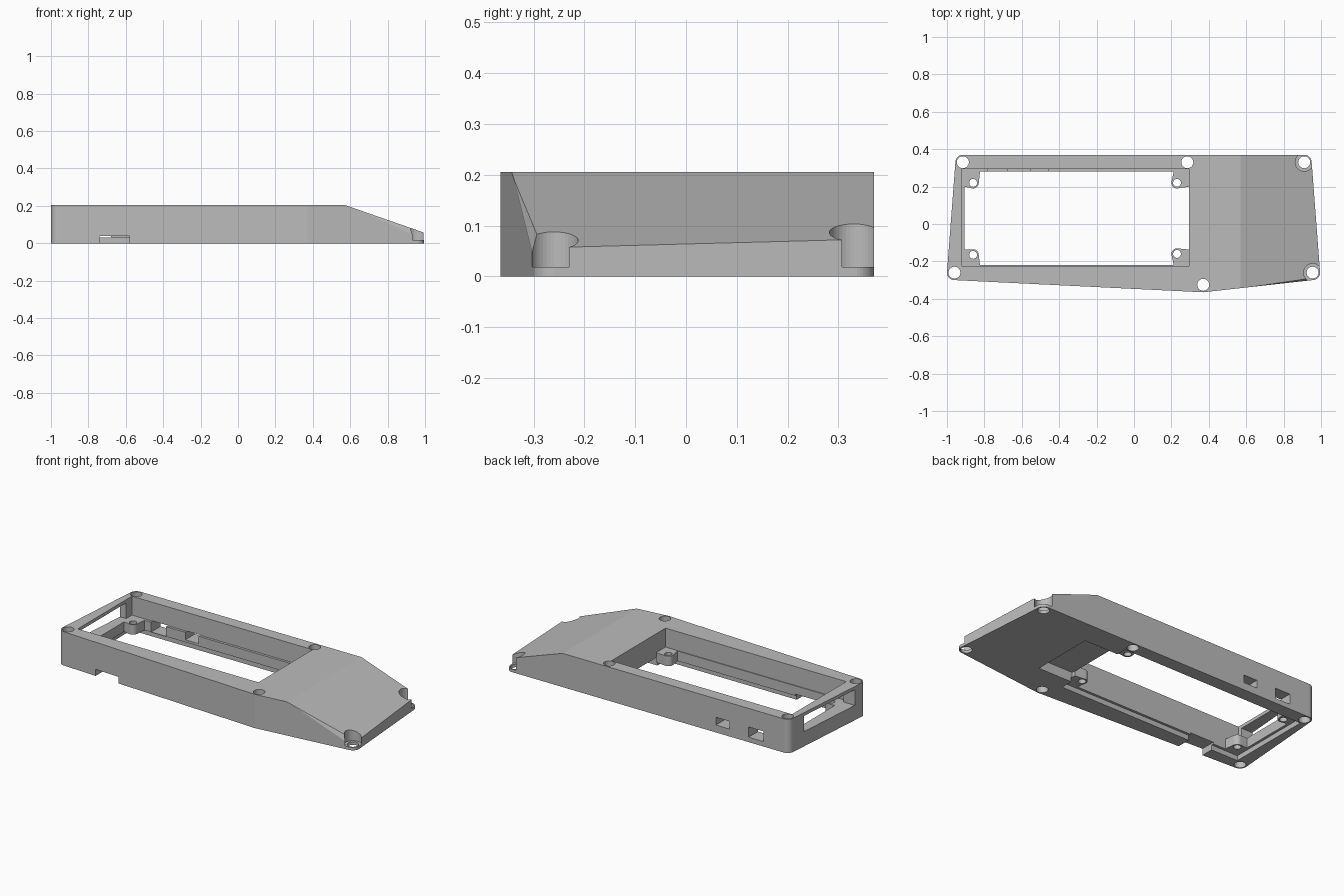
import bpy, bmesh, math
from mathutils import Vector

old = bpy.data.objects.get("Cube")
if old:
    bpy.data.objects.remove(old, do_unlink=True)

grey = bpy.data.materials.new("plain grey")
grey.use_nodes = True
grey.diffuse_color = (0.5, 0.5, 0.5, 1)
grey.node_tree.nodes["Principled BSDF"].inputs["Base Color"].default_value = (0.5, 0.5, 0.5, 1)

HEIGHT = 0.205
screws = [(-0.915, 0.33), (0.285, 0.33), (0.91, 0.33),
          (-0.96, -0.26), (0.37, -0.325), (0.955, -0.26)]


def finish(name, bm):
    bmesh.ops.recalc_face_normals(bm, faces=bm.faces[:])
    mesh = bpy.data.meshes.new(name)
    bm.to_mesh(mesh)
    bm.free()
    mesh.materials.append(grey)
    obj = bpy.data.objects.new(name, mesh)
    bpy.context.scene.collection.objects.link(obj)
    return obj


def circle(x, y, r, n=40):
    return [(x + r * math.cos(i * math.tau / n), y + r * math.sin(i * math.tau / n))
            for i in range(n)]


def hull_outline(points):
    """Counter-clockwise convex outline around flat points."""
    pts = sorted(set((round(x, 5), round(y, 5)) for x, y in points))

    def chain(seq):
        out = []
        for p in seq:
            while len(out) > 1 and ((out[-1][0] - out[-2][0]) * (p[1] - out[-2][1])
                                    - (out[-1][1] - out[-2][1]) * (p[0] - out[-2][0])) <= 1e-7:
                out.pop()
            out.append(p)
        return out[:-1]
    return chain(pts) + chain(pts[::-1])


def prism(name, outline, z0, z1, planes=()):
    """Extrude an outline, then slice it with (point, normal) planes."""
    bm = bmesh.new()
    face = bm.faces.new([bm.verts.new((x, y, z0)) for x, y in outline])
    ext = bmesh.ops.extrude_face_region(bm, geom=[face])
    top = [g for g in ext["geom"] if isinstance(g, bmesh.types.BMVert)]
    bmesh.ops.translate(bm, verts=top, vec=(0, 0, z1 - z0))
    for point, normal in planes:
        bmesh.ops.bisect_plane(bm, geom=bm.verts[:] + bm.edges[:] + bm.faces[:],
                               plane_co=point, plane_no=normal, clear_outer=True)
        rim = [e for e in bm.edges if e.is_boundary]
        bmesh.ops.holes_fill(bm, edges=rim)
    return finish(name, bm)


def box(x0, x1, y0, y1, z0, z1):
    return prism("cutter", [(x0, y0), (x1, y0), (x1, y1), (x0, y1)], z0, z1)


def cut(target, cutter):
    mod = target.modifiers.new("cut", 'BOOLEAN')
    mod.operation = 'DIFFERENCE'
    mod.solver = 'EXACT'
    mod.object = cutter
    cutter.hide_render = True
    bpy.context.view_layer.objects.active = target
    bpy.ops.object.modifier_apply(modifier=mod.name)
    bpy.data.objects.remove(cutter, do_unlink=True)


# Case body: rounded outline, sloped nose and a chamfer along the nose's front edge
slope = (Vector((0.57, 0, HEIGHT)), Vector((0.15, 0, 0.43)).normalized())
a, b, c = Vector((0.55, -0.35, HEIGHT)), Vector((0.95, -0.315, 0)), Vector((0.95, -0.29, 0.07))
chamfer = (a, (b - a).cross(c - a).normalized())
outline = hull_outline([p for x, y in screws for p in circle(x, y, 0.04)])
case = prism("case_body", outline, 0, HEIGHT, [slope, chamfer])

# Main opening, narrower ledge, underside recess and pocket under the nose
cut(case, box(-0.92, 0.295, -0.225, 0.295, 0.09, 0.3))
cut(case, box(-0.905, 0.295, -0.22, 0.28, -0.1, 0.15))
cut(case, box(-0.92, 0.305, -0.235, 0.29, -0.1, 0.03))
cut(case, box(0.2, 0.53, -0.16, 0.225, -0.1, 0.06))

# End window, front notch and rear ports
cut(case, box(-1.1, -0.91, -0.2, 0.24, 0.09, 0.185))
cut(case, box(-0.74, -0.58, -0.5, -0.21, -0.1, 0.04))
cut(case, box(-0.78, -0.68, 0.2, 0.5, 0.03, 0.092))
cut(case, box(-0.55, -0.46, 0.2, 0.5, 0.045, 0.092))

# Screw holes, with counterbores on the sloped nose
for x, y in screws:
    cut(case, prism("cutter", circle(x, y, 0.032), -0.1, 0.4))
    if x > 0.8:
        cut(case, prism("cutter", circle(x, y, 0.048), 0.018, 0.4))

# Corner mounting posts inside the opening
posts = [("back_right_post", -0.86, 0.22, -0.908, 0.285),
         ("back_left_post", 0.23, 0.22, 0.298, 0.285),
         ("front_right_post", -0.86, -0.165, -0.908, -0.222),
         ("front_left_post", 0.23, -0.16, 0.298, -0.222)]
for name, x, y, wall_x, wall_y in posts:
    sx, sy = math.copysign(1, wall_x), math.copysign(1, wall_y)
    corner = [(wall_x, wall_y), (wall_x, wall_y - sy * 0.085), (wall_x - sx * 0.085, wall_y)]
    post = prism(name, hull_outline(circle(x, y, 0.03, 24) + corner), 0.03, 0.09)
    cut(post, prism("cutter", circle(x, y, 0.021, 24), -0.1, 0.4))
